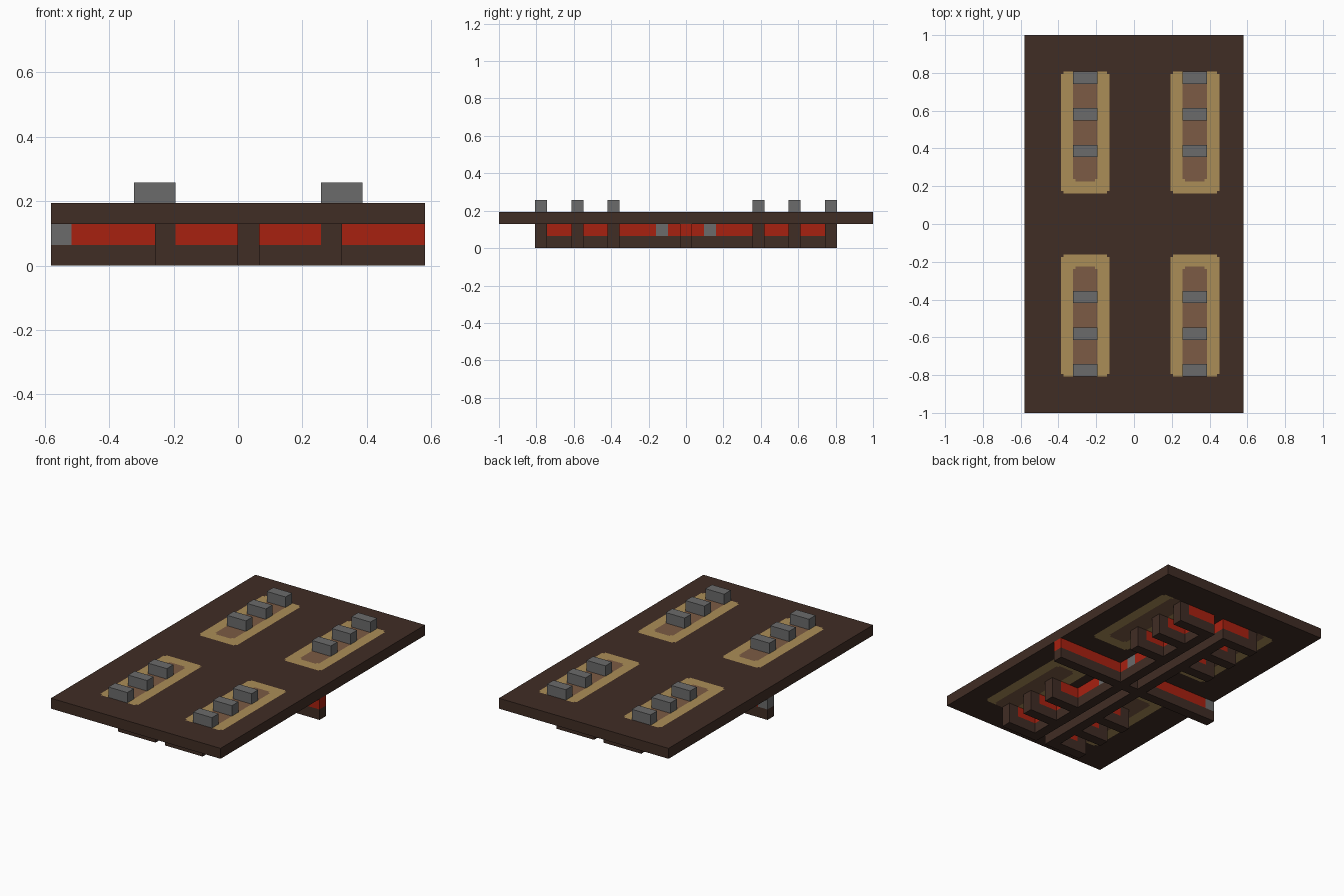
import bpy, bmesh
from mathutils import Vector

U = 2 / 31  # one block

cube = bpy.data.objects.get("Cube")
if cube:
    bpy.data.objects.remove(cube)


def material(name, rgb):
    m = bpy.data.materials.new(name)
    m.use_nodes = True
    m.diffuse_color = (*rgb, 1)
    m.node_tree.nodes["Principled BSDF"].inputs["Base Color"].default_value = (*rgb, 1)
    return m


BROWN = material("dark_brown", (0.051, 0.026, 0.018))
RED = material("red", (0.39, 0.015, 0.005))
GREY = material("grey", (0.147, 0.147, 0.147))
SAND = material("sand", (0.41, 0.27, 0.095))
SOIL = material("soil", (0.2, 0.105, 0.058))


def add_box(bm, x, y, z):
    """Box from (low, high) ranges given in blocks."""
    verts = bmesh.ops.create_cube(bm, size=1)["verts"]
    for v in verts:
        v.co = Vector([(r[0] + (c + 0.5) * (r[1] - r[0])) * U
                       for r, c in zip((x, y, z), v.co)])


def finish(name, bm, *mats):
    mesh = bpy.data.meshes.new(name)
    bm.to_mesh(mesh)
    bm.free()
    for m in mats:
        mesh.materials.append(m)
    ob = bpy.data.objects.new(name, mesh)
    bpy.context.collection.objects.link(ob)


def boxes(name, mat, *ranges):
    bm = bmesh.new()
    for r in ranges:
        add_box(bm, *r)
    finish(name, bm, mat)


# Deck: one slab, cut along the bed outlines and coloured by position
NOTCH = 0.2
BEDS = (-4, 5)                # bed centre lines
SAND_RECT = (2, 2.5, 12.5)    # half width, near end, far end
SOIL_RECT = (1, 3.5, 12.5)


def inside(x, y, rect):
    half, near, far = rect
    dx = half - min(abs(x - c) for c in BEDS)
    dy = min(abs(y) - near, far - abs(y))
    return min(dx, dy) > 0 and max(dx, dy) > NOTCH


bm = bmesh.new()
add_box(bm, (-9, 9), (-15.5, 15.5), (2, 3))
cuts = set()
for half, near, far in (SAND_RECT, SOIL_RECT):
    for s in (-1, 1):
        for n in (0, NOTCH):
            cuts |= {(0, c + s * (half - n)) for c in BEDS}
            cuts |= {(1, s * (near + n)), (1, s * (far - n))}
for axis, pos in sorted(cuts):
    normal = Vector((1 - axis, axis, 0))
    bmesh.ops.bisect_plane(bm, geom=bm.verts[:] + bm.edges[:] + bm.faces[:],
                           plane_co=normal * pos * U, plane_no=normal)
for f in bm.faces:
    c = f.calc_center_median() / U
    if abs(f.normal.z) > 0.5:
        f.material_index = (2 if inside(c.x, c.y, SOIL_RECT)
                            else 1 if inside(c.x, c.y, SAND_RECT) else 0)
finish("deck", bm, BROWN, SAND, SOIL)

# Grey blocks in rows on the beds
ROWS = [s * r for s in (-1, 1) for r in (6, 9, 12)]
boxes("bed_blocks", GREY, *[((c - 1, c + 1), (y - 0.5, y + 0.5), (3, 4))
                            for c in BEDS for y in ROWS])

LOW, MID = (0, 1), (1, 2)
SPAN = (-12.5, 12.5)
CENTRE = (-0.5, 0.5)

# Centre beam across the underside
boxes("centre_beam_base", BROWN, ((-9, -1), CENTRE, LOW), ((0, 1), CENTRE, (0, 2)),
      ((2, 9), CENTRE, LOW))
boxes("centre_beam_line", RED, ((-8, -1), CENTRE, MID), ((2, 9), CENTRE, MID))
boxes("centre_beam_end", GREY, ((-9, -8), CENTRE, MID))

# Two combs underneath: a spine, arms with red lines, and a post at each tip
for side, spine, arm, post in (("right", (-1, 0), (-3, -1), (-4, -3)),
                               ("left", (1, 2), (2, 4), (4, 5))):
    tip = (min(arm + post), max(arm + post))
    rows = [(y - 0.5, y + 0.5) for y in ROWS]
    boxes(side + "_comb_base", BROWN, (spine, SPAN, LOW), *[(tip, r, LOW) for r in rows])
    boxes(side + "_comb_line", RED, (spine, (-12.5, -2.5), MID), (spine, (-1.5, 1.5), MID),
          (spine, (2.5, 12.5), MID), *[(arm, r, MID) for r in rows])
    boxes(side + "_comb_posts", BROWN, *[(post, r, MID) for r in rows])
    boxes(side + "_comb_switches", GREY, (spine, (-2.5, -1.5), MID), (spine, (1.5, 2.5), MID))
